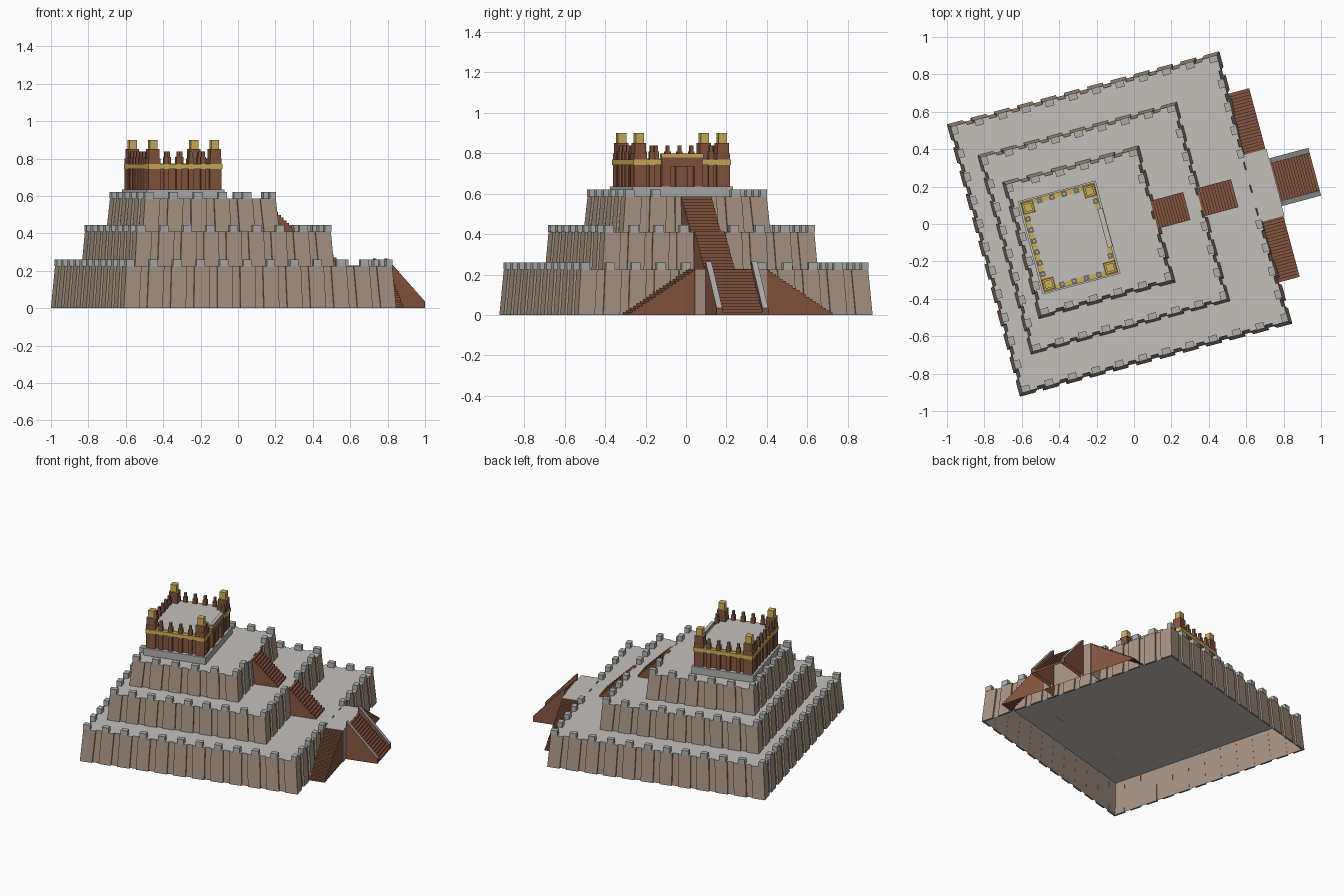
import bpy, bmesh, math
from mathutils import Matrix

if "Cube" in bpy.data.objects:
    bpy.data.objects.remove(bpy.data.objects["Cube"])

# Whole complex is turned 15 degrees and shifted; parts are built in straight local axes
PLACE = Matrix.Translation((-0.077, 0, 0)) @ Matrix.Rotation(math.radians(15), 4, 'Z')


def mat(name, col):
    m = bpy.data.materials.new(name)
    m.diffuse_color = (*col, 1)
    m.use_nodes = True
    m.node_tree.nodes["Principled BSDF"].inputs["Base Color"].default_value = m.diffuse_color
    return m


TAN = mat("tan_brick", (0.395, 0.30, 0.23))
GREY = mat("grey_stone", (0.55, 0.53, 0.50))
CAP = mat("merlon_grey", (0.43, 0.43, 0.42))
BROWN = mat("glazed_brown", (0.235, 0.093, 0.05))
GOLD = mat("gold", (0.60, 0.43, 0.105))


def box(bm, x0, x1, y0, y1, z0, z1, top=None):
    """Box; top gives a different (x0, x1, y0, y1) for the upper face."""
    t = top or (x0, x1, y0, y1)
    vs = [bm.verts.new(p) for p in (
        (x0, y0, z0), (x1, y0, z0), (x1, y1, z0), (x0, y1, z0),
        (t[0], t[2], z1), (t[1], t[2], z1), (t[1], t[3], z1), (t[0], t[3], z1))]
    for f in ((3, 2, 1, 0), (4, 5, 6, 7), (0, 1, 5, 4), (1, 2, 6, 5), (2, 3, 7, 6), (3, 0, 4, 7)):
        bm.faces.new([vs[i] for i in f])


def cbox(bm, x, y, w, d, z0, z1):
    box(bm, x - w / 2, x + w / 2, y - d / 2, y + d / 2, z0, z1)


def prism(bm, profile, axis, a, b):
    """Extrude a (distance, z) profile along x or y from a to b."""
    def pt(p, s):
        return (p[0], s, p[1]) if axis == 'y' else (s, p[0], p[1])
    lo = [bm.verts.new(pt(p, a)) for p in profile]
    hi = [bm.verts.new(pt(p, b)) for p in profile]
    n = len(profile)
    bm.faces.new(lo)
    bm.faces.new(hi[::-1])
    for i in range(n):
        j = (i + 1) % n
        bm.faces.new((lo[j], lo[i], hi[i], hi[j]))


def finish(bm, name, main, flat=None, tilt=0.9, drop=None):
    """Make the object; upward faces can take a second material, drop removes faces by normal."""
    bmesh.ops.recalc_face_normals(bm, faces=bm.faces)
    bm.normal_update()
    if drop:
        gone = [f for f in bm.faces if drop(f.normal)]
        bmesh.ops.delete(bm, geom=gone, context='FACES')
    me = bpy.data.meshes.new(name)
    me.materials.append(main)
    if flat:
        me.materials.append(flat)
        for f in bm.faces:
            f.material_index = int(f.normal.z > tilt)
    bm.transform(PLACE)
    bm.to_mesh(me)
    bm.free()
    ob = bpy.data.objects.new(name, me)
    bpy.context.collection.objects.link(ob)


def no_floor(n):
    return n.z < -0.9


def no_floor_or_back(n):
    return n.z < -0.9 or n.x < -0.9


def side_turns(cx):
    """Four rotations that carry the +x side onto each side of a square centred on cx."""
    return [Matrix.Translation((cx, 0, 0)) @ Matrix.Rotation(k * math.pi / 2, 4, 'Z') for k in range(4)]


def turned(bm, turn, maker):
    """Run maker on a scratch mesh, turn it, and merge it into bm."""
    tmp = bmesh.new()
    maker(tmp)
    tmp.transform(turn)
    me = bpy.data.meshes.new("scratch")
    tmp.to_mesh(me)
    tmp.free()
    bm.from_mesh(me)
    bpy.data.meshes.remove(me)


# Three stepped tiers, hollow below, with leaning pilasters and merlons
def tier(name, cx, h, z0, z1, bays, gap, lean):
    proud, pw, mw = 0.012, 0.085, 0.046
    c0, c1 = h - proud, h - proud - lean
    core = bmesh.new()
    box(core, cx - c0, cx + c0, -c0, c0, z0, z1, (cx - c1, cx + c1, -c1, c1))
    finish(core, name + "_core", TAN, GREY, drop=no_floor)
    pil, mer = bmesh.new(), bmesh.new()
    e = h - lean
    for k, turn in enumerate(side_turns(cx)):
        for i in range(bays + 1):
            y = -1 + 2 * i / bays
            yp, ym = y * (h - pw / 2), y * (e - mw / 2)
            yt = y * (e - pw / 2)
            turned(pil, turn, lambda b: box(
                b, c0 - 0.001, h, yp - pw / 2, yp + pw / 2, z0, z1,
                (c1 - 0.001, e, yt - pw / 2, yt + pw / 2)))
            # leave the stair side open, and one merlon per corner
            if i < bays and not (k == 0 and abs(ym) < gap):
                turned(mer, turn, lambda b: box(
                    b, e - 0.032, e + 0.002, ym - mw / 2, ym + mw / 2, z1, z1 + 0.035))
    finish(pil, name + "_pilasters", TAN, GREY)
    finish(mer, name + "_merlons", CAP)


tier("lower_tier", 0, 0.754, 0, 0.225, 11, 0.18, 0.018)
tier("middle_tier", -0.087, 0.551, 0.225, 0.41, 8, 0.09, 0.014)
tier("upper_tier", -0.170, 0.378, 0.41, 0.585, 5, 0.085, 0.016)


# Stairs: stepped profile from the high end a to the low end b
def steps(a, b, z0, z1, n):
    pts = [(a, z0), (a, z1)]
    for i in range(n):
        d = a + (b - a) * (i + 1) / n
        pts += [(d, z1 - (z1 - z0) * i / n), (d, z1 - (z1 - z0) * (i + 1) / n)]
    return pts


def stair(name, axis, a, b, s0, s1, z0, z1, n):
    bm = bmesh.new()
    prism(bm, steps(a, b, z0, z1, n), axis, s0, s1)
    finish(bm, name, BROWN, drop=no_floor_or_back)


stair("upper_stair", 'y', 0.19, 0.372, -0.077, 0.077, 0.41, 0.587, 12)
stair("middle_stair", 'y', 0.445, 0.637, -0.077, 0.077, 0.225, 0.412, 12)
stair("main_stair", 'y', 0.86, 1.08, -0.105, 0.105, 0, 0.225, 15)
for s, nm in ((1, "north"), (-1, "south")):
    stair("side_stair_" + nm, 'x', s * 0.18, s * 0.522, 0.74, 0.857, 0, 0.223, 20)

bm = bmesh.new()
box(bm, 0.73, 0.862, -0.185, 0.185, 0, 0.227)
finish(bm, "gate_landing", TAN, GREY, drop=no_floor_or_back)

# Brown cheek walls beside the main stair with a sloping grey coping
bm = bmesh.new()
for s in (-1, 1):
    prism(bm, [(0.862, 0.0), (0.862, 0.265), (0.87, 0.265), (1.08, 0.035), (1.08, 0.0)],
          'y', s * 0.103, s * 0.132)
finish(bm, "stair_cheeks", BROWN, CAP, tilt=0.4, drop=no_floor_or_back)

# Temple on its platform
T = -0.279
bm = bmesh.new()
cbox(bm, T, 0, 0.43, 0.515, 0.585, 0.635)
finish(bm, "temple_platform", CAP, GREY, drop=no_floor)

bm = bmesh.new()
cbox(bm, T, 0, 0.37, 0.46, 0.635, 0.76)
finish(bm, "temple_walls", BROWN)

us = [-0.17 + 0.34 * i / 5 for i in range(1, 5)]
vs = [-0.212 + 0.424 * i / 7 for i in range(1, 7)]
spots = [(u, s * 0.232) for u in us for s in (-1, 1)]
spots += [(s * 0.187, v) for v in vs for s in (-1, 1) if s < 0 or abs(v) > 0.12]

# Wall ribs and stepped merlons share their spacing
ribs, mer = bmesh.new(), bmesh.new()
for u, v in spots:
    cbox(ribs, T + u, v, 0.028, 0.028, 0.635, 0.75)
    cbox(mer, T + u, v, 0.027, 0.027, 0.765, 0.808)
    cbox(mer, T + u, v, 0.017, 0.017, 0.808, 0.838)
finish(ribs, "temple_ribs", BROWN)
finish(mer, "temple_merlons", BROWN, CAP)

bm = bmesh.new()
cbox(bm, T, 0, 0.41, 0.5, 0.743, 0.77)
finish(bm, "gold_band", GOLD)
bm = bmesh.new()
cbox(bm, T, 0, 0.354, 0.444, 0.765, 0.774)
box(bm, T + 0.17, T + 0.206, -0.107, 0.107, 0.765, 0.774)
finish(bm, "temple_roof", GREY)

towers, caps = bmesh.new(), bmesh.new()
for a in (-1, 1):
    for b in (-1, 1):
        x, y = T + a * 0.17, b * 0.212
        cbox(towers, x, y, 0.066, 0.066, 0.635, 0.8)
        cbox(towers, x, y, 0.058, 0.058, 0.8, 0.85)
        cbox(caps, x, y, 0.042, 0.042, 0.85, 0.9)
finish(towers, "corner_towers", BROWN, GOLD)
finish(caps, "tower_caps", GOLD)

# Thin portal front with a recessed doorway on the stair side
bm = bmesh.new()
for s in (-1, 1):
    cbox(bm, T + 0.199, s * 0.083, 0.022, 0.044, 0.635, 0.8)
cbox(bm, T + 0.199, 0, 0.022, 0.122, 0.735, 0.8)
cbox(bm, T + 0.192, 0, 0.02, 0.06, 0.635, 0.735)
finish(bm, "portal", BROWN, GREY)
bm = bmesh.new()
cbox(bm, T + 0.199, 0, 0.028, 0.214, 0.778, 0.796)
finish(bm, "portal_gold_strip", GOLD)
